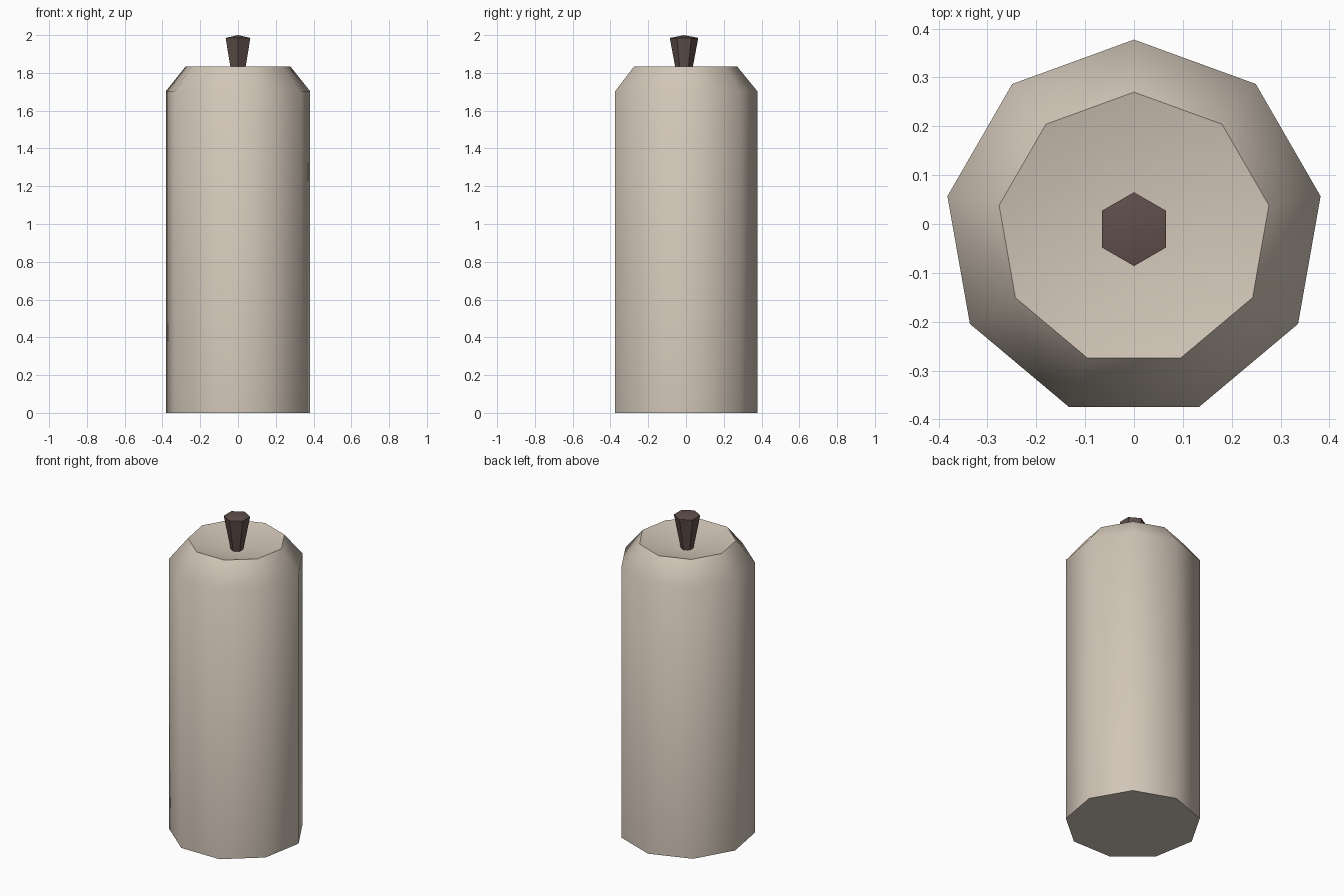
import bpy, bmesh, math

if "Cube" in bpy.data.objects:
    bpy.data.objects.remove(bpy.data.objects["Cube"])

CY = -0.0105  # axis offset so the odd-sided outline is centred on y


def material(name, rgb):
    m = bpy.data.materials.new(name)
    m.diffuse_color = (*rgb, 1)
    m.use_nodes = True
    m.node_tree.nodes["Principled BSDF"].inputs["Base Color"].default_value = m.diffuse_color
    return m


def lathe(name, sides, profile, apex_top, mat, sharp_deg):
    """Stack regular rings (radius, z) with one corner on +y; close with a fan on top."""
    bm = bmesh.new()
    rings = []
    for r, z in profile:
        rings.append([bm.verts.new((r * math.cos(math.pi / 2 + math.tau * i / sides),
                                    CY + r * math.sin(math.pi / 2 + math.tau * i / sides), z))
                      for i in range(sides)])
    for a, b in zip(rings, rings[1:]):
        for i in range(sides):
            j = (i + 1) % sides
            bm.faces.new((a[i], a[j], b[j], b[i]))
    bm.faces.new(rings[0][::-1])
    tip = bm.verts.new((0, CY, apex_top))
    for i in range(sides):
        bm.faces.new((rings[-1][i], rings[-1][(i + 1) % sides], tip))
    me = bpy.data.meshes.new(name)
    bm.to_mesh(me)
    bm.free()
    me.materials.append(mat)
    ob = bpy.data.objects.new(name, me)
    bpy.context.collection.objects.link(ob)
    bpy.ops.object.select_all(action='DESELECT')
    ob.select_set(True)
    bpy.context.view_layer.objects.active = ob
    bpy.ops.object.shade_smooth_by_angle(angle=math.radians(sharp_deg))
    return ob


wax = material("cream wax", (0.64, 0.56, 0.475))
char = material("burnt wick", (0.115, 0.077, 0.070))

# Candle body: straight wall, sloped shoulder, dished top
lathe("candle_body", 9, [(0.388, 0), (0.388, 1.703), (0.2805, 1.835)], 1.77, wax, 50)

# Wick: flared hexagonal stub with a shallow peak
lathe("wick", 6, [(0.035, 1.77), (0.0755, 1.985)], 2.0, char, 45)
